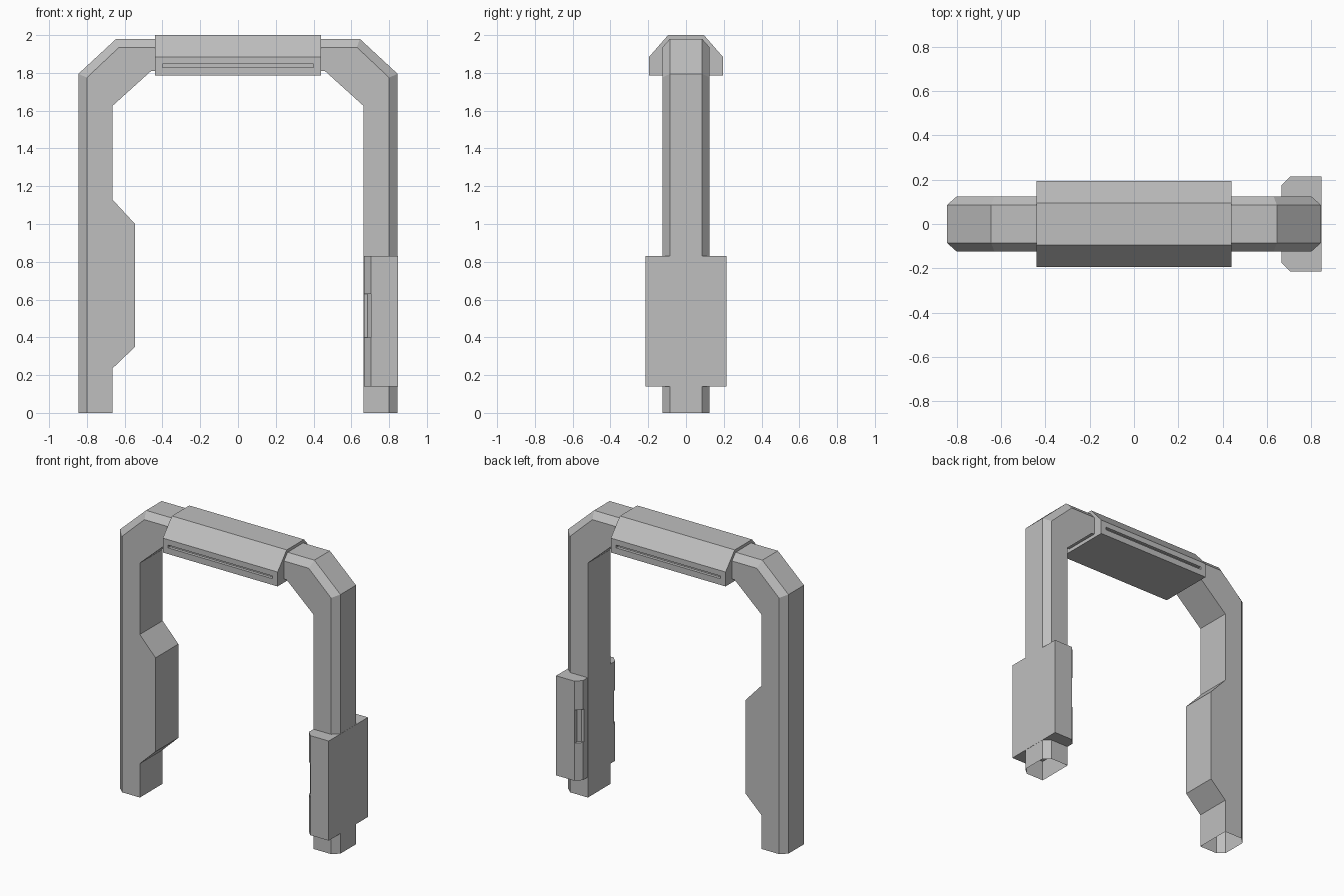
import bpy, bmesh
from mathutils import Vector

cube = bpy.data.objects.get("Cube")
if cube:
    bpy.data.objects.remove(cube, do_unlink=True)

GREY = (0.52, 0.52, 0.52, 1.0)
grey = bpy.data.materials.new("plain grey")
grey.use_nodes = True
grey.diffuse_color = GREY
grey.node_tree.nodes["Principled BSDF"].inputs["Base Color"].default_value = GREY


def loft(name, rings, caps=True, detail=None):
    """Join equal-length closed rings of points into one flat-shaded part."""
    bm = bmesh.new()
    loops = [[bm.verts.new(p) for p in ring] for ring in rings]
    n = len(loops[0])
    for a, b in zip(loops, loops[1:]):
        for i in range(n):
            j = (i + 1) % n
            bm.faces.new((a[i], a[j], b[j], b[i]))
    if caps:
        bm.faces.new(loops[0])
        bm.faces.new(loops[-1])
    bmesh.ops.remove_doubles(bm, verts=bm.verts[:], dist=0.0005)
    bmesh.ops.recalc_face_normals(bm, faces=bm.faces[:])
    if detail:
        detail(bm)
    bmesh.ops.dissolve_limit(bm, angle_limit=0.01, verts=bm.verts[:], edges=bm.edges[:])
    mesh = bpy.data.meshes.new(name)
    bm.to_mesh(mesh)
    bm.free()
    mesh.materials.append(grey)
    obj = bpy.data.objects.new(name, mesh)
    bpy.context.collection.objects.link(obj)
    return obj


# Arch frame: six-sided section with bevelled outer edges, open at the feet
def frame_ring(outer, bevel, inner, side):
    half = [(outer, 0.085), (bevel, 0.125), (inner, 0.125)]
    pts = [(p, y) for p, y in half] + [(p, -y) for p, y in reversed(half)]
    return [(side * p[0], y, p[1]) for p, y in pts]


def leg_ring(z, side, inner=0.665):
    return frame_ring((0.845, z), (0.80, z), (inner, z), side)


def corner_rings(side):
    return [frame_ring((0.845, 1.795), (0.80, 1.775), (0.665, 1.625), side),
            frame_ring((0.645, 1.98), (0.63, 1.935), (0.46, 1.81), side)]


swollen_leg = [leg_ring(z, -1, x) for z, x in
               ((0, 0.665), (0.235, 0.665), (0.35, 0.545), (1.0, 0.545), (1.13, 0.665))]
rings = swollen_leg + corner_rings(-1) + corner_rings(1)[::-1] + [leg_ring(0, 1)]
loft("arch_frame", rings, caps=False)


# Top housing with a long shallow slot on the front and back
def cut_slots(bm):
    for co, no in (((-0.4, 0, 0), (1, 0, 0)), ((0.4, 0, 0), (1, 0, 0)),
                   ((0, 0, 1.828), (0, 0, 1)), ((0, 0, 1.847), (0, 0, 1))):
        geom = bm.verts[:] + bm.edges[:] + bm.faces[:]
        bmesh.ops.bisect_plane(bm, geom=geom, plane_co=Vector(co), plane_no=Vector(no))
    slots = []
    for f in bm.faces:
        c = f.calc_center_median()
        if abs(f.normal.y) > 0.9 and abs(c.x) < 0.4 and 1.828 < c.z < 1.847:
            slots.append(f)
    bmesh.ops.inset_individual(bm, faces=slots, thickness=0.0005, depth=-0.02)


half = [(0.195, 1.785), (0.195, 1.885), (0.095, 2.0)]
section = half + [(-y, z) for y, z in reversed(half)]
loft("top_housing", [[(x, y, z) for y, z in section] for x in (-0.44, 0.44)],
     detail=cut_slots)


# Clamp around the left leg, with a notch in each bevelled inner corner
def clamp_ring(z, corner):
    pts = [(0.846, 0.215)] + corner
    pts += [(x, -y) for x, y in reversed(pts)]
    return [(x, y, z) for x, y in pts]


plain = [(0.705, 0.215), (0.692, 0.202), (0.679, 0.189), (0.666, 0.176)]
notch = [(0.705, 0.215), (0.705, 0.185), (0.685, 0.165), (0.666, 0.165)]
loft("leg_clamp", [clamp_ring(z, c) for z, c in
                   ((0.14, plain), (0.4, plain), (0.4, notch),
                    (0.63, notch), (0.63, plain), (0.83, plain))])
